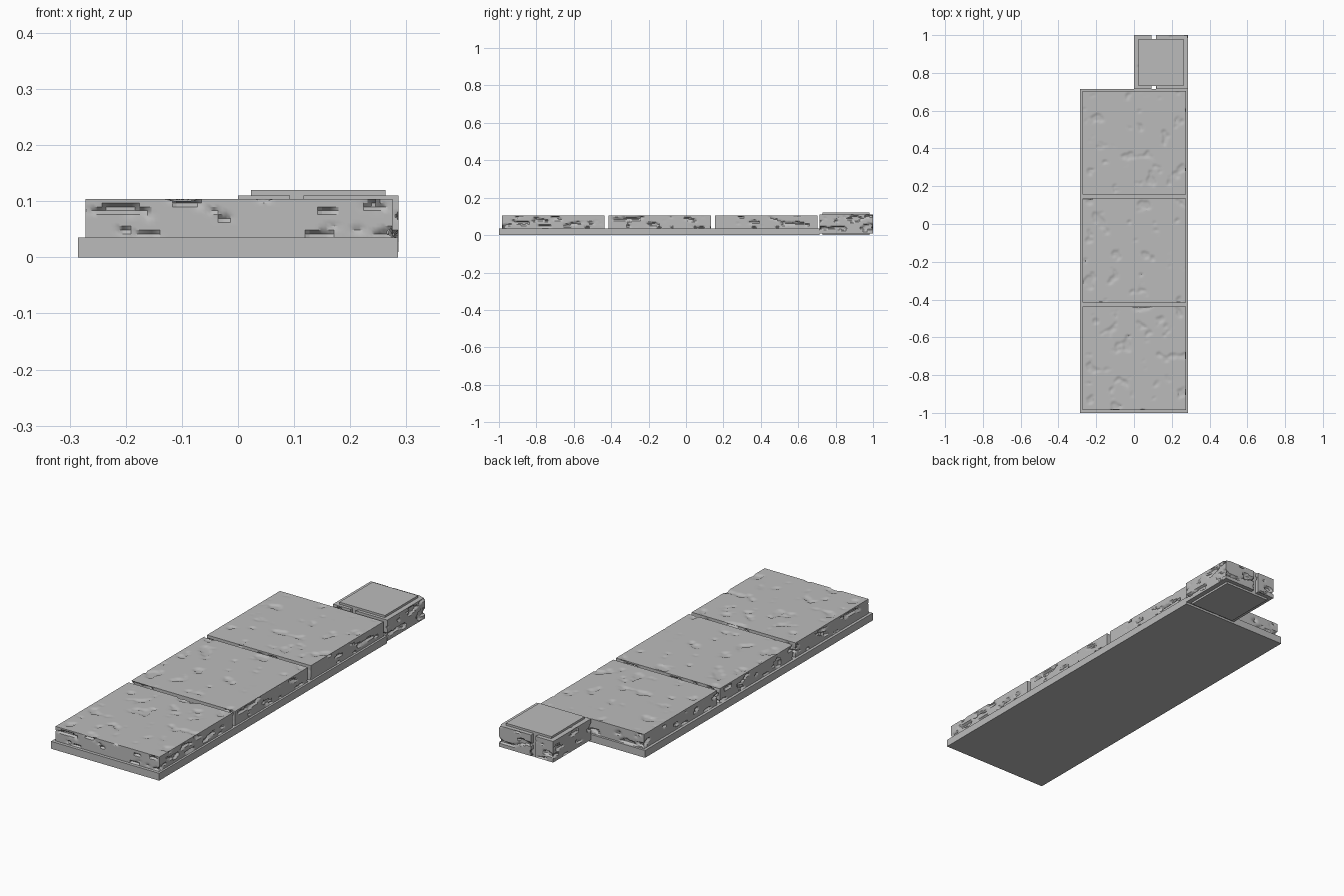
import bpy, bmesh
from mathutils import Vector, noise

cube = bpy.data.objects.get("Cube")
if cube:
    bpy.data.objects.remove(cube, do_unlink=True)

stone = bpy.data.materials.new("grey_stone")
stone.use_nodes = True
grey = (0.5, 0.5, 0.5, 1)
stone.diffuse_color = grey
stone.node_tree.nodes["Principled BSDF"].inputs["Base Color"].default_value = grey


def block(name, low, high, cell=0, seed=0):
    """Box between two corners; a cell size adds a fine mesh with worn chips."""
    low, high = Vector(low), Vector(high)
    size = high - low
    bm = bmesh.new()
    bmesh.ops.create_cube(bm, size=1)
    for v in bm.verts:
        v.co = (low + high) / 2 + v.co * size
    if cell:
        for axis in range(3):
            along = [e for e in bm.edges
                     if abs((e.verts[0].co - e.verts[1].co).normalized()[axis]) > 0.9]
            bmesh.ops.subdivide_edges(bm, edges=along, use_grid_fill=True,
                                      cuts=max(1, round(size[axis] / cell)))
        chip(bm, high.z, seed)
    mesh = bpy.data.meshes.new(name)
    bm.to_mesh(mesh)
    bm.free()
    mesh.materials.append(stone)
    obj = bpy.data.objects.new(name, mesh)
    bpy.context.collection.objects.link(obj)
    if cell:
        bpy.ops.object.select_all(action='DESELECT')
        obj.select_set(True)
        bpy.context.view_layer.objects.active = obj
        bpy.ops.object.shade_smooth_by_angle()
    return obj


def chip(bm, top, seed):
    """Press irregular hollows into the stone, deeper on its sides."""
    bm.normal_update()
    moves = []
    for v in bm.verts:
        if v.normal.z < -0.3:
            continue
        on_top = v.co.z > top - 0.001
        p = Vector((v.co.x * 15, v.co.y * 15, v.co.z * 40 + seed * 9))
        n = noise.noise(p) + 0.3 * noise.noise(p * 2.7)
        limit, depth = (0.33, 0.005) if on_top else (0.24, 0.01)
        press = min(max((n - limit) * 6, 0), 1) * depth
        moves.append((v, v.normal * press))
    for v, move in moves:
        v.co -= move


# Flat bed under the large slabs
block("base_plate", (-0.285, -1, 0), (0.285, 0.715, 0.035))

# Row of three worn paving slabs
for i in range(3):
    y = -0.985 + i * 0.57
    block(f"paving_slab_{i + 1}", (-0.272, y, 0.035), (0.275, y + 0.549, 0.104),
          0.0075, i + 1)

# Small end block: smooth core gripped by two chipped side stones
block("end_core", (0.023, 0.73, 0), (0.263, 0.98, 0.12))
block("end_stone_right", (0, 0.715, 0.01), (0.093, 1, 0.11), 0.006, 5)
block("end_stone_left", (0.117, 0.715, 0.01), (0.286, 1, 0.11), 0.006, 6)
